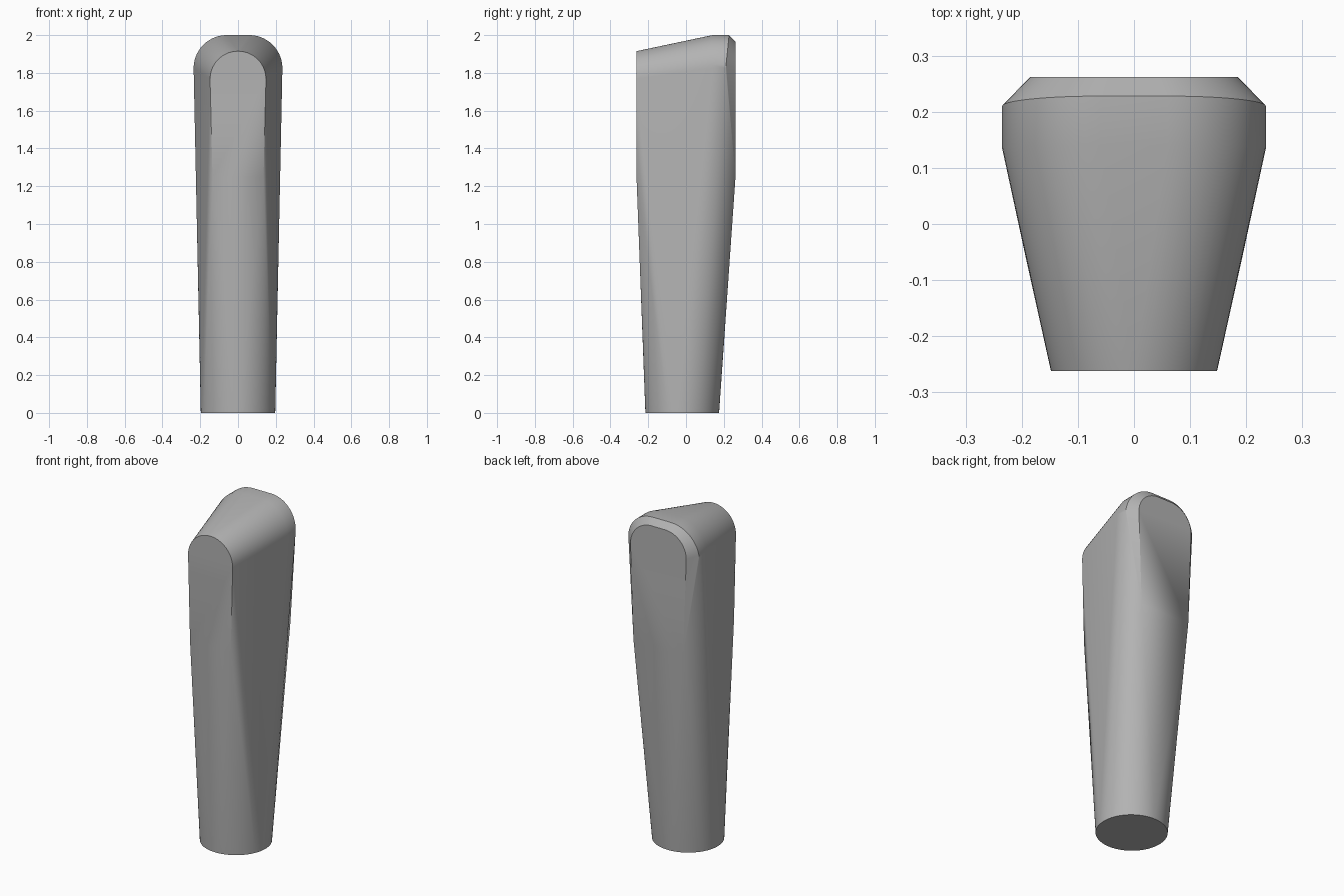
import bpy, bmesh, math
from mathutils import Vector

cube = bpy.data.objects.get("Cube")
if cube:
    bpy.data.objects.remove(cube, do_unlink=True)

grey = bpy.data.materials.new("plain_grey")
grey.use_nodes = True
colour = (0.45, 0.45, 0.45, 1)
grey.diffuse_color = colour
grey.node_tree.nodes["Principled BSDF"].inputs["Base Color"].default_value = colour


def arch(half, top, radius, y_side, y_top, steps=14):
    """Rounded arch outline; y runs from y_side at the springing to y_top at the crown."""
    points = []
    for i in range(steps + 1):
        a = math.pi / 2 * i / steps
        x = half - radius + radius * math.cos(a)
        z = top - radius + radius * math.sin(a)
        y = y_side + (y_top - y_side) * math.sin(a)
        points += [Vector((x, y, z)), Vector((-x, y, z))]
    return points


# Round foot
points = []
for i in range(64):
    a = math.tau * i / 64
    points.append(Vector((0.197 * math.cos(a), -0.02 + 0.195 * math.sin(a), 0)))

# Arched head: front face, shoulder, chamfer edge and back face
points += arch(0.148, 1.915, 0.148, -0.262, -0.262)
points += arch(0.235, 2.0, 0.175, 0.135, 0.14)
points += arch(0.235, 2.0, 0.175, 0.21, 0.228)
points += arch(0.185, 1.965, 0.14, 0.262, 0.262)

# Lower ends of the flat front and back faces
for s in (-1, 1):
    points.append(Vector((s * 0.135, -0.262, 1.25)))
    points.append(Vector((s * 0.165, 0.262, 1.25)))

# Wrap the outlines in one tapering skin
bm = bmesh.new()
for p in points:
    bm.verts.new(p)
hull = bmesh.ops.convex_hull(bm, input=bm.verts[:])
unused = [g for g in hull["geom_interior"] if isinstance(g, bmesh.types.BMVert)]
bmesh.ops.delete(bm, geom=unused, context="VERTS")
bmesh.ops.remove_doubles(bm, verts=bm.verts[:], dist=0.0005)

# Rings along the grip keep the shading even
for i in range(1, 12):
    bmesh.ops.bisect_plane(bm, geom=bm.verts[:] + bm.edges[:] + bm.faces[:],
                           plane_co=(0, 0, i * 0.15), plane_no=(0, 0, 1))
bmesh.ops.dissolve_limit(bm, angle_limit=math.radians(0.3),
                         verts=bm.verts[:], edges=bm.edges[:])
bmesh.ops.recalc_face_normals(bm, faces=bm.faces[:])

mesh = bpy.data.meshes.new("handle_grip")
bm.to_mesh(mesh)
bm.free()
mesh.materials.append(grey)
grip = bpy.data.objects.new("handle_grip", mesh)
bpy.context.collection.objects.link(grip)

bpy.ops.object.select_all(action="DESELECT")
grip.select_set(True)
bpy.context.view_layer.objects.active = grip
bpy.ops.object.shade_smooth_by_angle(angle=math.radians(30))
